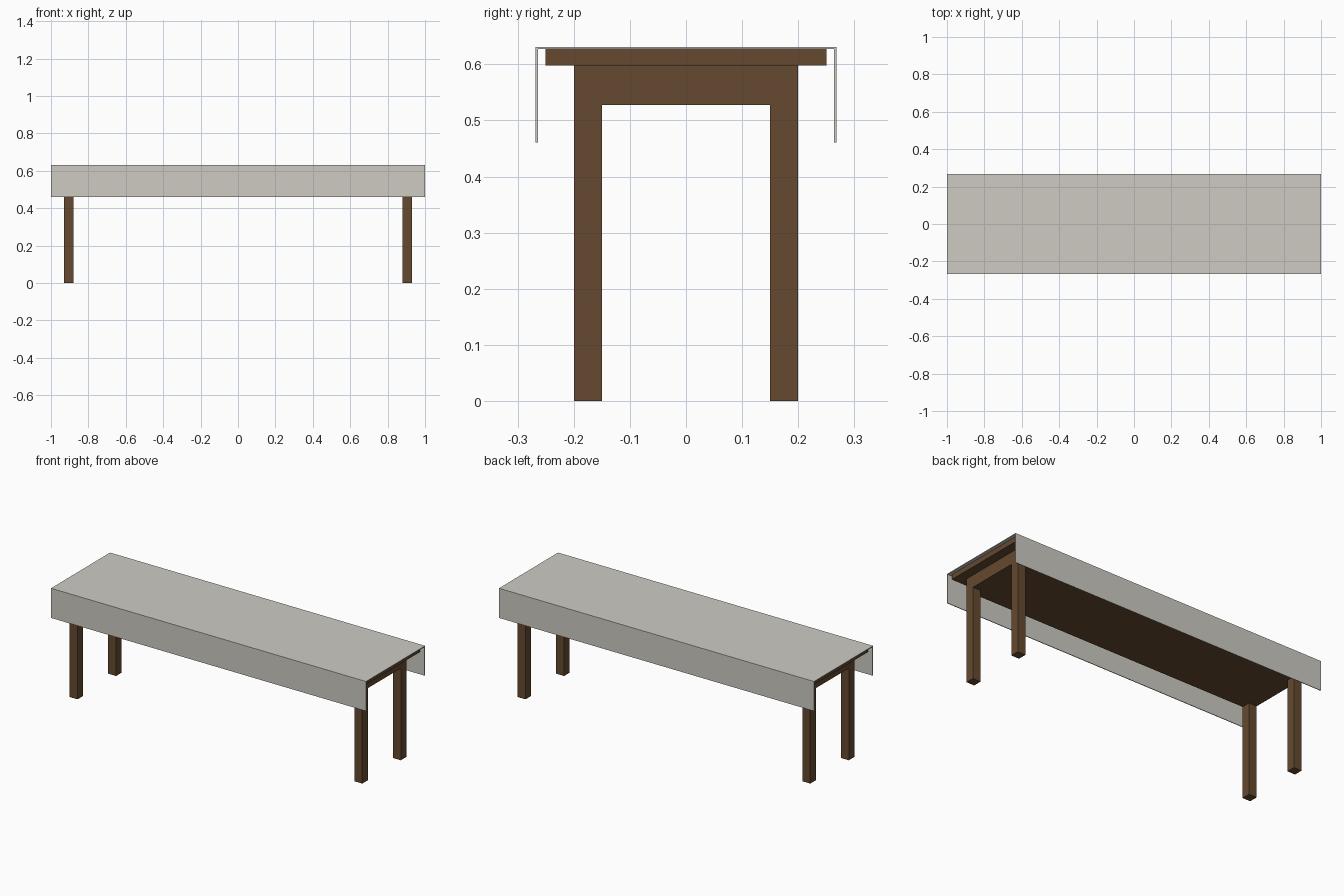
import bpy

if "Cube" in bpy.data.objects:
    bpy.data.objects.remove(bpy.data.objects["Cube"])


def material(name, color):
    m = bpy.data.materials.new(name)
    m.diffuse_color = color
    m.use_nodes = True
    m.node_tree.nodes["Principled BSDF"].inputs["Base Color"].default_value = m.diffuse_color
    return m


wood = material("dark_wood", (0.13, 0.068, 0.03, 1))
linen = material("linen", (0.62, 0.60, 0.55, 1))


def box(name, x, y, z, mat):
    """Box spanning the given (min, max) ranges."""
    bpy.ops.mesh.primitive_cube_add(
        size=1, location=[(a + b) / 2 for a, b in (x, y, z)])
    ob = bpy.context.object
    ob.name = name
    ob.scale = [b - a for a, b in (x, y, z)]
    bpy.ops.object.transform_apply(location=False, rotation=False, scale=True)
    ob.data.materials.append(mat)
    return ob


# Table top and the frame under it
box("table_top", (-0.982, 0.982), (-0.25, 0.25), (0.598, 0.627), wood)
box("under_frame", (-0.929, 0.929), (-0.2, 0.2), (0.528, 0.598), wood)

# Four square legs
for sx, side in ((-1, "left"), (1, "right")):
    for sy, face in ((-1, "front"), (1, "back")):
        xs = sorted((sx * 0.879, sx * 0.929))
        ys = sorted((sy * 0.15, sy * 0.2))
        box(f"{face}_{side}_leg", xs, ys, (0, 0.528), wood)

# Cloth: a folded profile run along the length
w, t, top, low = 0.268, 0.004, 0.631, 0.461
profile = [(-w, low), (-w, top), (w, top), (w, low),
           (w - t, low), (w - t, top - t), (t - w, top - t), (t - w, low)]
n = len(profile)
verts = [(x, y, z) for x in (-1, 1) for y, z in profile]
faces = [(i, (i + 1) % n, n + (i + 1) % n, n + i) for i in range(n)]
for o in (0, n):  # end caps, one quad per panel
    faces += [tuple(o + i for i in q)
              for q in ((0, 1, 6, 7), (1, 2, 5, 6), (2, 3, 4, 5))]
mesh = bpy.data.meshes.new("tablecloth")
mesh.from_pydata(verts, [], faces)
cloth = bpy.data.objects.new("tablecloth", mesh)
bpy.context.collection.objects.link(cloth)
mesh.materials.append(linen)

# Make the cloth normals consistent
bpy.ops.object.select_all(action='DESELECT')
cloth.select_set(True)
bpy.context.view_layer.objects.active = cloth
bpy.ops.object.mode_set(mode='EDIT')
bpy.ops.mesh.select_all(action='SELECT')
bpy.ops.mesh.normals_make_consistent(inside=False)
bpy.ops.object.mode_set(mode='OBJECT')
